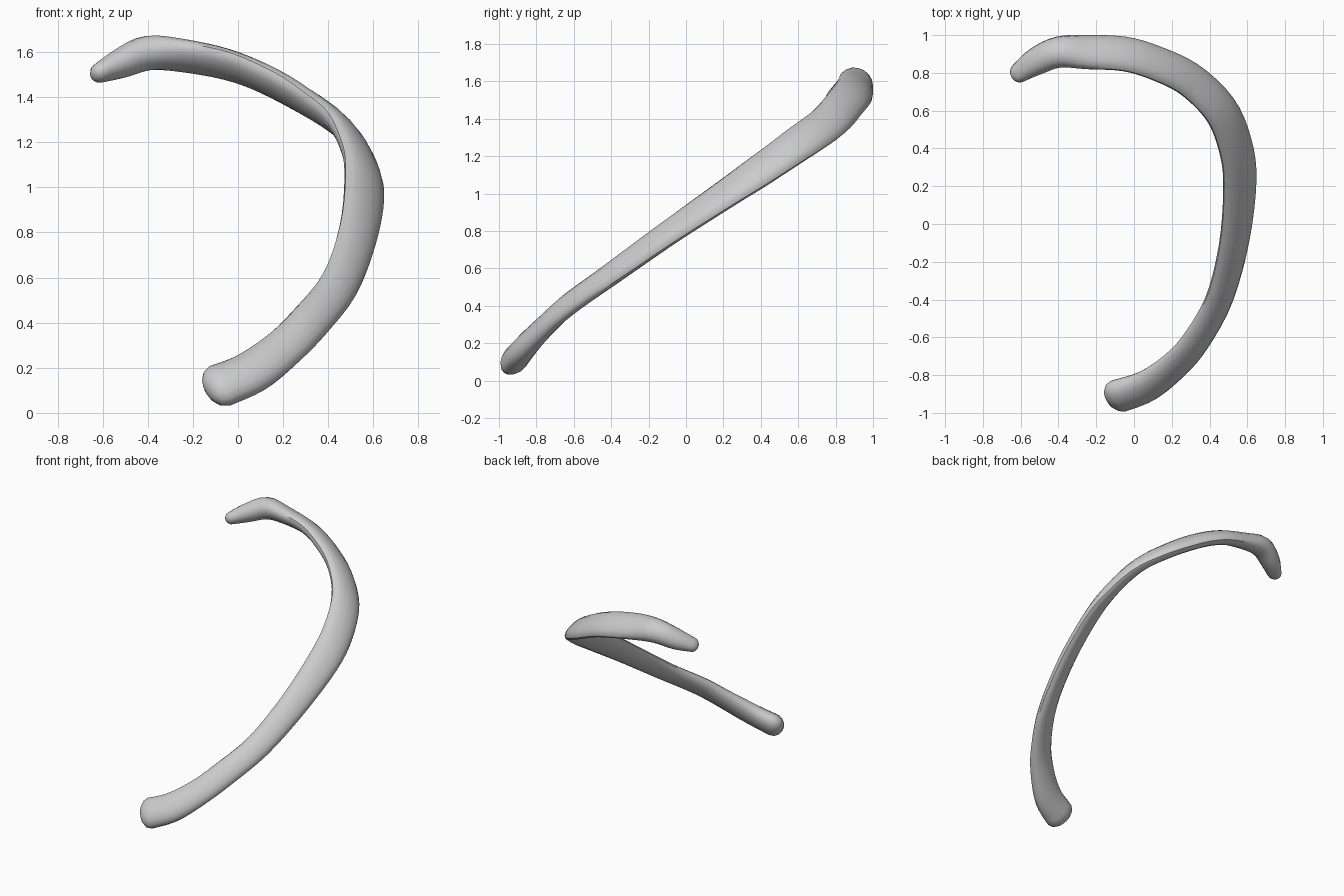
import bpy, bmesh, math
from mathutils import Vector

cube = bpy.data.objects.get("Cube")
if cube:
    bpy.data.objects.remove(cube, do_unlink=True)

SIDES = 16       # points around the shaft
STEPS = 4        # rings between two stations
UP = Vector((0, 0, 1))

# Stations along the bone: x, y, z, width, thickness
stations = [Vector(s) for s in (
    (-.08, -.91, .12, .22, .14),
    (.06, -.86, .18, .21, .13),
    (.2, -.76, .285, .19, .11),
    (.32, -.63, .405, .18, .1),
    (.45, -.4, .57, .175, .095),
    (.53, -.1, .785, .19, .095),
    (.56, .2, .99, .215, .095),
    (.54, .4, 1.125, .22, .1),
    (.46, .6, 1.265, .22, .1),
    (.3, .76, 1.38, .215, .1),
    (.12, .85, 1.48, .21, .1),
    (-.05, .9, 1.545, .21, .1),
    (-.25, .91, 1.585, .2, .12),
    (-.4, .91, 1.595, .17, .15),
    (-.52, .86, 1.55, .15, .13),
    (-.61, .8, 1.51, .11, .09),
)]


def spline(points, i, t):
    """Smooth curve through the stations, covering size as well as place."""
    last = len(points) - 1
    p, a, b, q = (points[min(max(i + k, 0), last)] for k in (-1, 0, 1, 2))
    return a + ((b - p) * t + (2 * p - 5 * a + 4 * b - q) * t ** 2
                + (3 * a - p - 3 * b + q) * t ** 3) / 2


def make_material(name, color):
    mat = bpy.data.materials.new(name)
    mat.use_nodes = True
    mat.diffuse_color = color
    mat.node_tree.nodes["Principled BSDF"].inputs["Base Color"].default_value = color
    return mat


def add_ring(bm, center, tangent, width, thickness, tilt):
    """Oval section whose wide axis leans outward and down."""
    outward = tangent.cross(UP).normalized()
    down = tangent.cross(outward)
    wide = outward * math.cos(tilt) + down * math.sin(tilt)
    thin = tangent.cross(wide)
    ring = []
    for k in range(SIDES):
        a = math.tau * k / SIDES
        ring.append(bm.verts.new(center + wide * math.cos(a) * width / 2
                                 + thin * math.sin(a) * thickness / 2))
    return ring


# Sample the curve
samples = [spline(stations, i, s / STEPS)
           for i in range(len(stations) - 1) for s in range(STEPS)]
samples.append(stations[-1])
count = len(samples)
path = [Vector(s[:3]) for s in samples]
tangents = [(path[min(i + 1, count - 1)] - path[max(i - 1, 0)]).normalized()
            for i in range(count)]

# Sections: rounded lower tip, shaft, rounded upper tip
sections = []
for i, s in enumerate(samples):
    tilt = math.radians(48 - 20 * i / count)
    sections.append((path[i], tangents[i], s[3], s[4], tilt))


def tip(section, sign):
    center, tangent, width, thickness, tilt = section
    rings = []
    for angle in (30, 55, 75):
        a = math.radians(angle)
        rings.append((center + tangent * sign * math.sin(a) * thickness * .5,
                      tangent, width * math.cos(a), thickness * math.cos(a), tilt))
    return rings


sections = tip(sections[0], -1)[::-1] + sections + tip(sections[-1], 1)

# Skin the sections
bm = bmesh.new()
rings = [add_ring(bm, *s) for s in sections]
for lower, upper in zip(rings, rings[1:]):
    for k in range(SIDES):
        n = (k + 1) % SIDES
        bm.faces.new((lower[k], lower[n], upper[n], upper[k]))
bm.faces.new(rings[0][::-1])
bm.faces.new(rings[-1])
bmesh.ops.recalc_face_normals(bm, faces=bm.faces)

mesh = bpy.data.meshes.new("rib_bone")
bm.to_mesh(mesh)
bm.free()
mesh.materials.append(make_material("light_grey", (.6, .6, .6, 1)))
rib = bpy.data.objects.new("rib_bone", mesh)
bpy.context.collection.objects.link(rib)

bpy.ops.object.select_all(action="DESELECT")
rib.select_set(True)
bpy.context.view_layer.objects.active = rib
bpy.ops.object.shade_smooth_by_angle(angle=math.radians(40))
